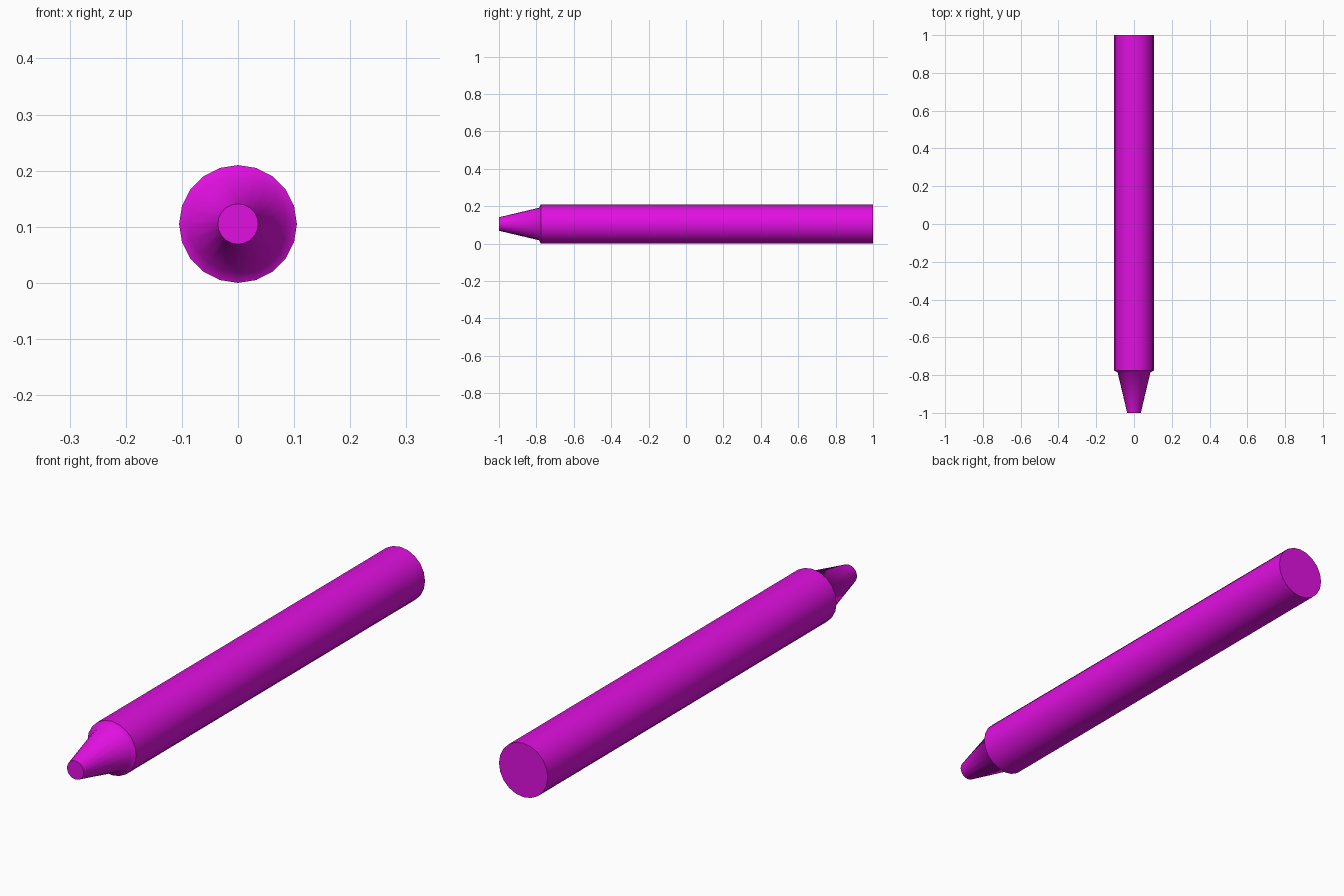
import bpy, bmesh, math

if "Cube" in bpy.data.objects:
    bpy.data.objects.remove(bpy.data.objects["Cube"])

SIDES = 20
CENTRE_Z = 0.105

wax = bpy.data.materials.new("magenta_wax")
wax.diffuse_color = (0.75, 0.005, 0.75, 1)
wax.use_nodes = True
wax.node_tree.nodes["Principled BSDF"].inputs["Base Color"].default_value = wax.diffuse_color


def lathe(name, profile):
    """Closed solid turned around the y axis from (y, radius) rings."""
    bm = bmesh.new()
    rings = []
    for y, r in profile:
        angles = [2 * math.pi * i / SIDES for i in range(SIDES)]
        rings.append([bm.verts.new((r * math.sin(a), y, CENTRE_Z + r * math.cos(a)))
                      for a in angles])
    for a, b in zip(rings, rings[1:]):
        for i in range(SIDES):
            j = (i + 1) % SIDES
            bm.faces.new((a[i], a[j], b[j], b[i]))
    bm.faces.new(rings[0])
    bm.faces.new(rings[-1])
    bmesh.ops.recalc_face_normals(bm, faces=bm.faces)
    mesh = bpy.data.meshes.new(name)
    bm.to_mesh(mesh)
    bm.free()
    obj = bpy.data.objects.new(name, mesh)
    bpy.context.collection.objects.link(obj)
    mesh.materials.append(wax)
    bpy.ops.object.select_all(action='DESELECT')
    obj.select_set(True)
    bpy.context.view_layer.objects.active = obj
    bpy.ops.object.shade_smooth_by_angle(angle=math.radians(50))
    return obj


# Crayon: long barrel, narrow bevelled shoulder, tapered blunt tip
lathe("crayon", [(1.0, 0.105), (-0.776, 0.105), (-0.785, 0.087), (-1.0, 0.036)])
